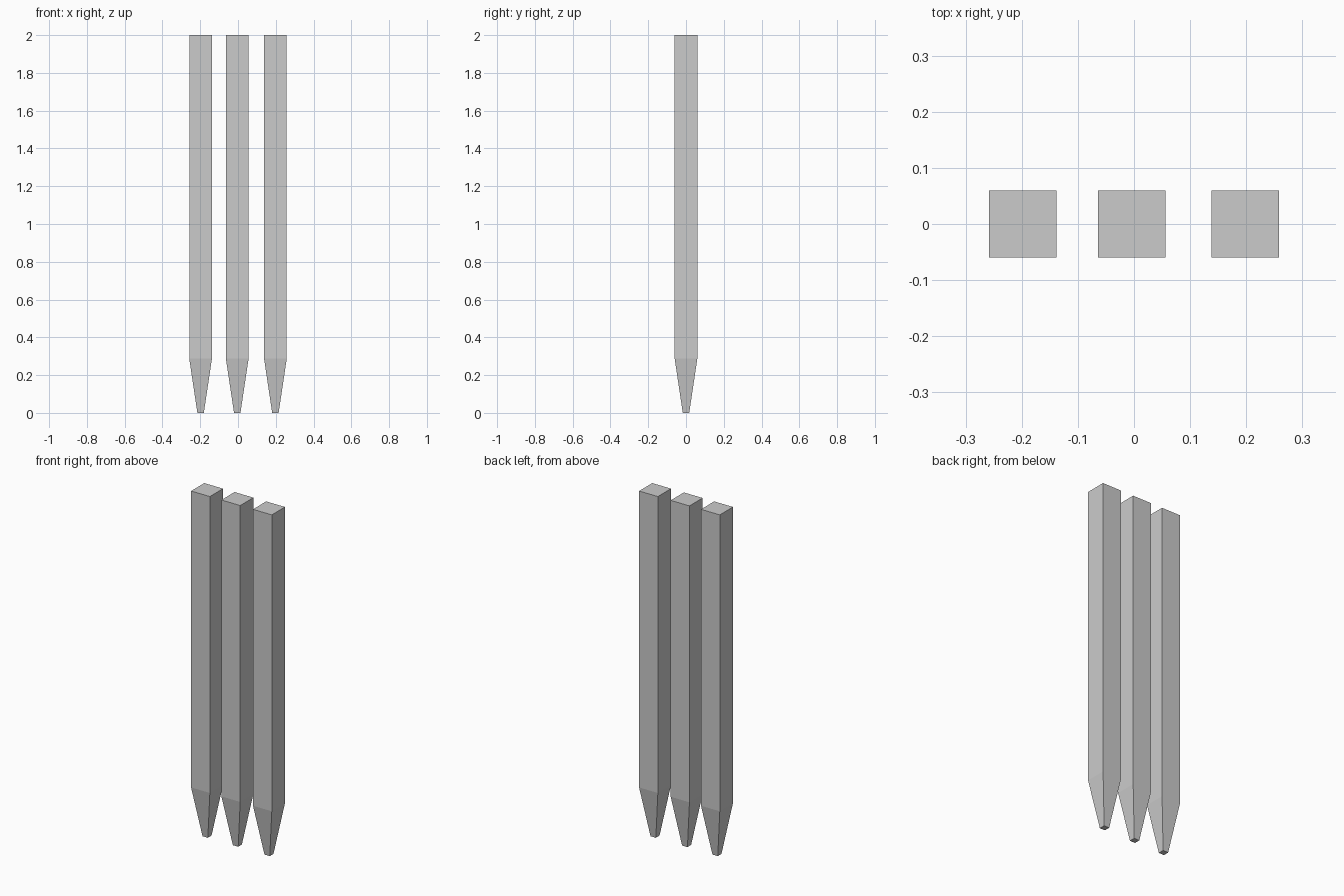
import bpy
import bmesh

cube = bpy.data.objects.get("Cube")
if cube:
    bpy.data.objects.remove(cube, do_unlink=True)

# Single plain grey finish
grey = bpy.data.materials.new("light_grey")
grey.use_nodes = True
colour = (0.6, 0.6, 0.6, 1.0)
grey.diffuse_color = colour
grey.node_tree.nodes["Principled BSDF"].inputs["Base Color"].default_value = colour

HALF_WIDTH = 0.06
TIP_HALF_WIDTH = 0.017
SHOULDER = 0.287
HEIGHT = 2.0


def make_stake(name, x):
    """Square post whose lower end tapers to a small blunt tip."""
    bm = bmesh.new()
    rings = []
    for z, r in ((0, TIP_HALF_WIDTH), (SHOULDER, HALF_WIDTH), (HEIGHT, HALF_WIDTH)):
        corners = ((-r, -r), (r, -r), (r, r), (-r, r))
        rings.append([bm.verts.new((cx, cy, z)) for cx, cy in corners])
    # Taper and shaft walls
    for low, high in zip(rings, rings[1:]):
        for i in range(4):
            j = (i + 1) % 4
            bm.faces.new((low[i], low[j], high[j], high[i]))
    # Blunt tip and flat top
    bm.faces.new(rings[0][::-1])
    bm.faces.new(rings[-1])
    mesh = bpy.data.meshes.new(name)
    bm.to_mesh(mesh)
    bm.free()
    mesh.materials.append(grey)
    stake = bpy.data.objects.new(name, mesh)
    stake.location.x = x
    bpy.context.collection.objects.link(stake)


# Row of three stakes
for name, x in (("right_stake", -0.198), ("middle_stake", -0.004), ("left_stake", 0.198)):
    make_stake(name, x)
